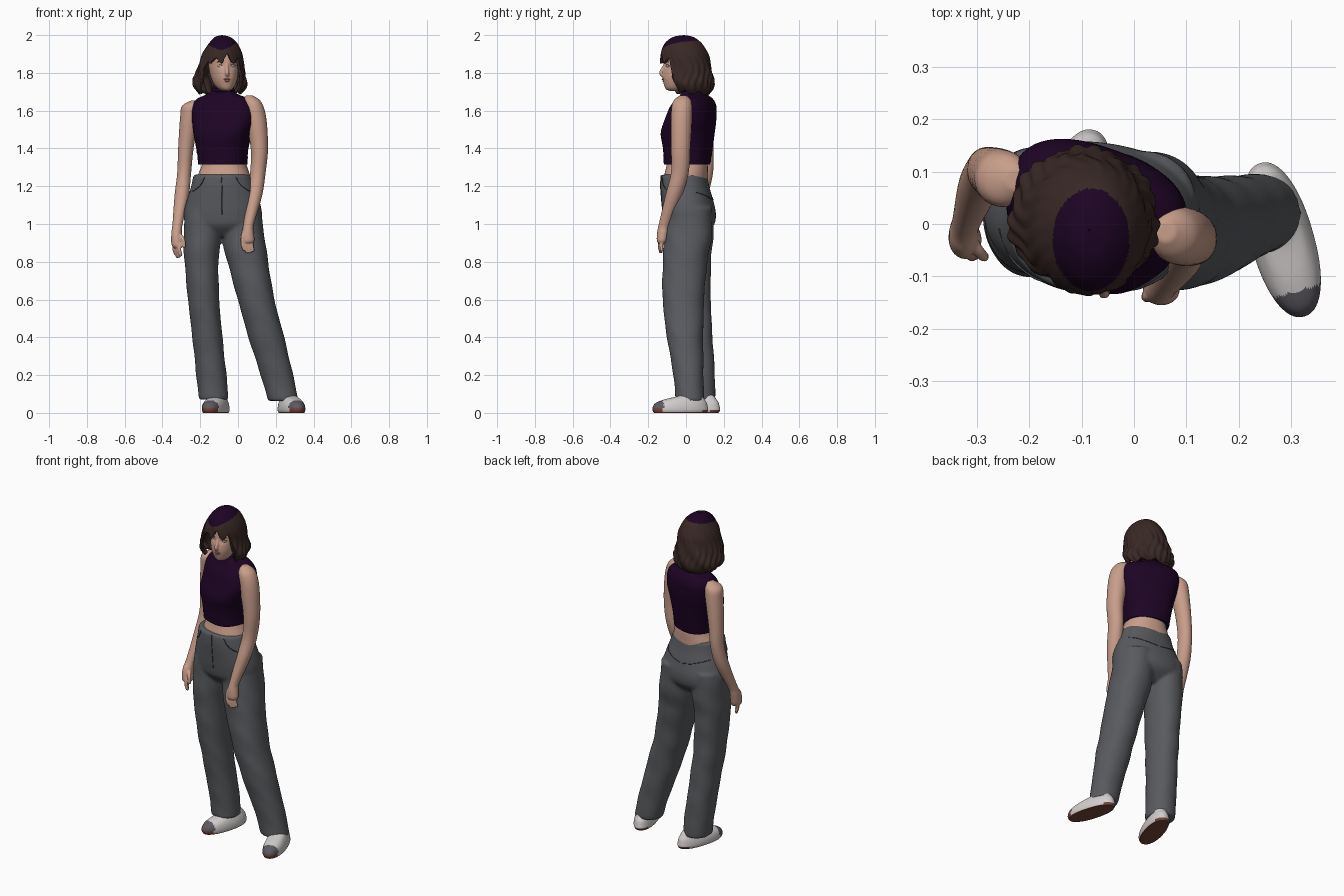
import bpy, math
from mathutils import Vector

if "Cube" in bpy.data.objects:
    bpy.data.objects.remove(bpy.data.objects["Cube"])

def mat(name, r, g, b):
    m = bpy.data.materials.new(name)
    m.diffuse_color = (r, g, b, 1)
    m.use_nodes = True
    m.node_tree.nodes["Principled BSDF"].inputs["Base Color"].default_value = m.diffuse_color
    return m

SKIN = mat("skin", .58, .34, .255)
PURPLE = mat("dark purple", .012, .0012, .017)
HAIR = mat("brown hair", .040, .021, .018)
GREY = mat("trouser grey", .098, .103, .112)
SEAM = mat("seam grey", .05, .052, .058)
WHITE = mat("shoe white", .66, .62, .62)
SOLE = mat("sole brown", .18, .06, .04)
TOE = mat("toe grey", .11, .10, .12)
LIP = mat("lip pink", .42, .19, .155)
EYE = mat("eye grey", .42, .40, .40)

def make(name, verts, faces, mats, rule=None, angle=50):
    me = bpy.data.meshes.new(name)
    me.from_pydata(verts, [], faces)
    for m in mats:
        me.materials.append(m)
    if rule:
        for p in me.polygons:
            p.material_index = rule(p.center, p.normal)
    ob = bpy.data.objects.new(name, me)
    bpy.context.collection.objects.link(ob)
    bpy.ops.object.select_all(action='DESELECT')
    ob.select_set(True)
    bpy.context.view_layer.objects.active = ob
    bpy.ops.object.shade_smooth_by_angle(angle=math.radians(angle))
    return ob

def spline(secs, u):
    # smooth curve through the sections, u counts sections
    n = len(secs)
    i = min(int(u), n - 2)
    t = u - i
    p = [secs[max(0, min(n - 1, k))] for k in (i - 1, i, i + 1, i + 2)]
    return [.5 * (2 * b + (c - a) * t + (2 * a - 5 * b + 4 * c - d) * t * t
                  + (3 * b - a - 3 * c + d) * t ** 3) for a, b, c, d in zip(*p)]

def point(secs, u, deg, rot=0, power=2, off=0, ripple=None):
    # section = (centre x, centre y, z, half width, half depth)
    cx, cy, z, rx, ry = spline(secs, u)
    a = math.radians(deg)
    c, s = math.cos(a), math.sin(a)
    k = 1 + (ripple(deg, z) if ripple else 0)
    lx = (rx * k + off) * math.copysign(abs(c) ** (2 / power), c)
    ly = (ry * k + off) * math.copysign(abs(s) ** (2 / power), s)
    r = math.radians(rot)
    return (cx + lx * math.cos(r) - ly * math.sin(r), cy + lx * math.sin(r) + ly * math.cos(r), z)

def grid_faces(rows, n):
    return [(i * n + j, i * n + (j + 1) % n, (i + 1) * n + (j + 1) % n, (i + 1) * n + j)
            for i in range(rows - 1) for j in range(n)]

def loft(name, secs, mats, rot=0, power=2, sub=6, n=40, ripple=None, rule=None):
    # sections run from top to bottom
    rows = (len(secs) - 1) * sub + 1
    v = [point(secs, (len(secs) - 1) * i / (rows - 1), 360 * j / n, rot, power, 0, ripple)
         for i in range(rows) for j in range(n)]
    f = [q[::-1] for q in grid_faces(rows, n)]
    f += [tuple(range(n)), tuple(range((rows - 1) * n, rows * n))[::-1]]
    return make(name, v, f, mats, rule)

def tube(name, pts, r0, r1, m, n=10, steps=14):
    # round tapered tube along a smooth path
    path = [Vector(spline(pts, (len(pts) - 1) * i / steps)) for i in range(steps + 1)]
    v = []
    for i, p in enumerate(path):
        d = (path[min(i + 1, steps)] - path[max(i - 1, 0)]).normalized()
        s = d.cross(Vector((.31, .9, .2))).normalized()
        w = d.cross(s)
        r = r0 + (r1 - r0) * i / steps
        if i in (0, steps):
            r *= .6
        v += [p + r * (math.cos(a) * s + math.sin(a) * w) for a in [math.tau * j / n for j in range(n)]]
    f = grid_faces(steps + 1, n) + [tuple(range(n))[::-1], tuple(range(steps * n, (steps + 1) * n))]
    return make(name, v, f, [m], angle=80)

def blob(name, loc, size, m, rot=0):
    # small ellipsoid
    x, y, z = loc
    secs = [(x, y, z + size[2] * math.cos(t), size[0] * math.sin(t) + 1e-4, size[1] * math.sin(t) + 1e-4)
            for t in [math.pi * i / 8 for i in range(9)]]
    return loft(name, secs, [m], rot, sub=2, n=20)

def fuse(name, parts, voxel, smooth):
    # weld overlapping parts into one soft surface
    bpy.ops.object.select_all(action='DESELECT')
    for p in parts:
        p.select_set(True)
    bpy.context.view_layer.objects.active = parts[0]
    bpy.ops.object.join()
    ob = bpy.context.view_layer.objects.active
    ob.name = name
    for m in list(ob.modifiers):
        ob.modifiers.remove(m)
    r = ob.modifiers.new("weld", 'REMESH')
    r.mode, r.voxel_size, r.use_smooth_shade = 'VOXEL', voxel, True
    s = ob.modifiers.new("soften", 'SMOOTH')
    s.factor, s.iterations = .5, smooth
    return ob

def bell(d, w):
    return math.exp(-(d / w) ** 2)

# sleeveless top with bust and gathered folds at the hem
def top_folds(d, z):
    bust = .045 * (bell(d - 240, 22) + bell(d - 300, 22)) * bell(z - 1.48, .06)
    return bust + .012 * math.sin(z * 210 + math.sin(math.radians(d * 2)) * 2) * bell(z - 1.34, .05)
TOP = [(-.078, .03, 1.735, .05, .05), (-.08, .035, 1.70, .062, .06), (-.083, .042, 1.683, .09, .067),
       (-.076, .046, 1.66, .148, .082), (-.073, .038, 1.62, .172, .106), (-.072, .024, 1.55, .171, .122),
       (-.080, .012, 1.48, .153, .130), (-.083, .01, 1.40, .134, .124), (-.08, .005, 1.315, .126, .116)]
loft("sleeveless_top", TOP, [PURPLE], -20, 2.55, n=72, sub=8, ripple=top_folds)
for z, r in ((1.706, .064), (1.722, .059)):
    loft("collar_roll", [(-.079, .033, z + .009, r - .006, r - .006), (-.079, .033, z, r, r),
                         (-.08, .034, z - .009, r - .006, r - .006)], [PURPLE], -18)
loft("midriff", [(-.08, .008, 1.38, .11, .10), (-.073, .006, 1.31, .119, .108),
                 (-.075, .0, 1.258, .138, .114), (-.078, -.004, 1.2, .15, .118)], [SKIN], -10, 2.2)

# trousers: hips and two straight legs welded together
def cloth(d, z):
    a = math.radians(d)
    return .02 * math.sin(z * 34 + 2 * math.sin(a) + math.cos(2 * a)) * math.sin(2 * a + z * 6)
HIPS = [(-.084, -.010, 1.262, .152, .121), (-.08, -.006, 1.20, .168, .128), (-.079, .008, 1.12, .194, .136),
        (-.08, .018, 1.05, .208, .139), (-.078, .018, .99, .19, .126), (-.078, .014, .935, .11, .07)]
LEGS = {
    "left": [(-.18, .028, 1.09, .10, .12), (-.19, .022, .92, .098, .122), (-.193, .018, .80, .090, .115),
             (-.182, .025, .60, .083, .106), (-.162, .045, .40, .080, .096), (-.141, .065, .20, .080, .088),
             (-.128, .07, .070, .079, .085)],
    "right": [(.015, .02, 1.09, .105, .12), (.03, .010, .92, .112, .125), (.052, -.005, .80, .108, .118),
              (.096, -.014, .60, .097, .110), (.15, -.005, .40, .095, .096), (.206, .013, .20, .086, .080),
              (.24, .02, .064, .081, .076)]}
parts = [loft("hips", HIPS, [GREY], -6, 2.2, n=64)]
parts += [loft(k, secs, [GREY], 0, 2.15, sub=10, n=48, ripple=cloth) for k, secs in LEGS.items()]
fuse("trousers", parts, .008, 10)

# pocket, fly and yoke stitching
def seam(name, uv):
    tube(name, [point(HIPS, u, d, -6, 2.2, .0005) for u, d in uv], .0024, .0024, SEAM, 6, 24)
seam("front_pocket_left", [(.3, 240), (.9, 232), (1.3, 215), (1.4, 190)])
seam("front_pocket_right", [(.3, 300), (.9, 308), (1.3, 325), (1.4, 350)])
seam("fly_seam", [(.1, 272), (1, 272), (2, 272), (3, 272)])
seam("back_yoke_left", [(1.9, 92), (1.75, 110), (1.55, 130), (1.4, 150)])
seam("back_yoke_right", [(1.9, 88), (1.75, 70), (1.55, 50), (1.4, 30)])

# arms, bare to the shoulder
ARMS = {
    "left": [(-.225, .085, 1.655, .02, .02), (-.246, .085, 1.625, .050, .050), (-.257, .09, 1.56, .050, .054),
             (-.276, .10, 1.40, .041, .047), (-.285, .10, 1.27, .037, .043), (-.298, .07, 1.15, .038, .042),
             (-.32, .005, 1.00, .027, .031), (-.325, -.018, .95, .028, .038), (-.322, -.03, .895, .031, .037),
             (-.318, -.033, .875, .024, .030)],
    "right": [(.06, -.015, 1.68, .02, .02), (.076, -.02, 1.645, .048, .050), (.095, -.024, 1.56, .055, .056),
              (.113, -.028, 1.40, .046, .051), (.105, -.033, 1.27, .041, .047), (.088, -.065, 1.15, .040, .044),
              (.057, -.113, 1.00, .028, .031), (.052, -.122, .955, .032, .031), (.052, -.127, .915, .035, .028),
              (.052, -.128, .90, .028, .022)]}
HANDS = {"left": ((-.320, -.033, .90), (.55, -.84), (.035, -.03)),
         "right": ((.052, -.127, .925), (.95, .2), (-.03, -.012))}
for side, secs in ARMS.items():
    parts = [loft("arm", secs, [SKIN], sub=8, n=32)]
    # four fingers and a thumb
    (x, y, z), (dx, dy), (tx, ty) = HANDS[side]
    for k in range(4):
        o = (k - 1.5) * .0165
        ln = (.066, .08, .078, .07)[k]
        px, py = x + dx * o, y + dy * o
        parts.append(tube("finger", [(px, py, z), (px - .004, py - .008, z - ln * .5), (px + .006, py - .006, z - ln)],
                          .0115, .0085, SKIN))
    parts.append(tube("thumb", [(x, y + .01, z + .05), (x + tx * .8, y + ty * .8, z + .02), (x + tx, y + ty, z - .025)],
                      .013, .009, SKIN))
    fuse(side + "_arm_and_hand", parts, .004, 3)

# shoes: one lofted body, coloured by height and toe direction
for side, cx, cy, rot in (("left", -.118, .033, -16), ("right", .283, -.030, 16)):
    r = math.radians(rot)
    fwd = Vector((math.sin(r), -math.cos(r)))
    prof = [(-.055, .100, .026, .045), (-.052, .088, .036, .068), (-.024, .072, .046, .108), (-.006, .054, .054, .138),
            (0, .035, .059, .149), (0, .015, .060, .152), (0, .0, .055, .144)]
    secs = [(cx + fwd.x * o, cy + fwd.y * o, z, w, l) for o, z, w, l in prof]
    def shoe_rule(c, nrm, cx=cx, cy=cy, fwd=fwd):
        ahead = (Vector((c.x, c.y)) - Vector((cx, cy))).dot(fwd)
        if c.z < .005 or (c.z < .024 and ahead > .11) or (c.z < .016 and ahead < -.11):
            return 1
        return 2 if ahead > .102 and c.z > .024 else 0
    loft(side + "_shoe", secs, [WHITE, SOLE, TOE], rot, 2.2, sub=8, n=72, rule=shoe_rule)
    # laces
    for k in range(3):
        c = Vector((cx, cy)) + fwd * (.025 + .017 * k)
        s = Vector((-fwd.y, fwd.x)) * .024
        h = .078 - .005 * k
        tube(side + "_lace", [(c.x - s.x, c.y - s.y, h - .012), (c.x, c.y, h), (c.x + s.x, c.y + s.y, h - .012)],
             .004, .004, WHITE, 6, 8)

# neck and head
loft("neck", [(-.077, .015, 1.79, .05, .055), (-.079, .03, 1.70, .05, .052)], [SKIN])
HEAD = [(-.083, -.012, 1.962, .02, .03), (-.082, -.012, 1.942, .050, .066), (-.08, -.008, 1.90, .076, .102),
        (-.077, -.010, 1.84, .078, .110), (-.073, -.024, 1.78, .070, .102), (-.070, -.038, 1.74, .056, .080),
        (-.067, -.052, 1.716, .038, .056), (-.066, -.06, 1.705, .02, .028)]
def sockets(d, z):
    return -.06 * (bell(d - 252, 12) + bell(d - 290, 12)) * bell(z - 1.838, .014)
head = loft("head_skin", HEAD, [SKIN], 10, 2.1, sub=10, n=64, ripple=sockets)
nose = tube("nose", [(-.061, -.108, 1.85), (-.059, -.120, 1.825), (-.057, -.132, 1.80), (-.058, -.118, 1.787)],
            .008, .013, SKIN)
chin = blob("chin", (-.062, -.093, 1.722), (.022, .018, .014), SKIN)
fuse("head", [head, nose, chin], .004, 3)
blob("upper_lip", (-.058, -.118, 1.766), (.020, .010, .005), LIP, 10)
blob("lower_lip", (-.058, -.114, 1.757), (.017, .010, .006), LIP, 10)
for s, x, y in ((-1, -.095, -.104), (1, -.028, -.095)):
    ends = ((x - .016, y + (.008 if s < 0 else -.006)), (x + .016, y + (.010 if s > 0 else -.004)))
    blob("eye", (x, y, 1.836), (.016, .008, .007), EYE, 10 + s * 14)
    for name, z, out, r in (("eyelid", 1.842, .006, .0014), ("eyebrow", 1.861, .010, .0022)):
        tube(name, [(ends[0][0], ends[0][1] - out + .002, z - .004), (x, y - out - .001, z + .002),
                    (ends[1][0], ends[1][1] - out + .002, z - .004)], r, r, HAIR, 6)

# wavy bob with a fringe; each column of hair ends at its own height
CURVE = [(-.085, -.012, 2.0, .002, .002), (-.082, -.014, 1.992, .036, .048), (-.079, -.015, 1.972, .062, .082),
         (-.079, -.013, 1.945, .083, .106), (-.083, -.008, 1.90, .106, .126), (-.088, -.004, 1.85, .118, .133),
         (-.093, .003, 1.80, .130, .136), (-.096, .008, 1.75, .142, .138), (-.097, .012, 1.715, .132, .128),
         (-.096, .015, 1.685, .106, .106)]
N, ROWS = 176, 64
def hair_end(d):
    away = abs(d - 275)
    t = min(1, max(0, (away - 44) / 18))
    fringe = 4.7 + .3 * math.sin(math.radians(d * 11)) - .5 * bell(d - 283, 7)
    low = 8.55 + .28 * math.sin(math.radians(d * 9)) + .3 * bell(d - 90, 80)
    return fringe + (low - fringe) * t * t * (3 - 2 * t)
def waves(d, z):
    k = min(1, max(0, (1.96 - z) / .2))
    return k * (.024 * math.sin(math.radians(d * 22) + 3 * math.sin(z * 30))
                + .03 * math.sin(math.radians(d * 7) + z * 45))
hv = [point(CURVE, hair_end(360 * j / N) * i / (ROWS - 1), 360 * j / N, 0, 2, 0, waves)
      for i in range(ROWS) for j in range(N)]
def crown(c, nrm):
    return 1 if c.z > 1.91 and ((c.x + .082) / .073) ** 2 + ((c.y + .03) / .098) ** 2 < 1 else 0
hair = make("wavy_bob_hair", hv, [q[::-1] for q in grid_faces(ROWS, N)], [HAIR, PURPLE], crown, 70)
mod = hair.modifiers.new("thickness", 'SOLIDIFY')
mod.thickness = .014
mod.offset = -1
